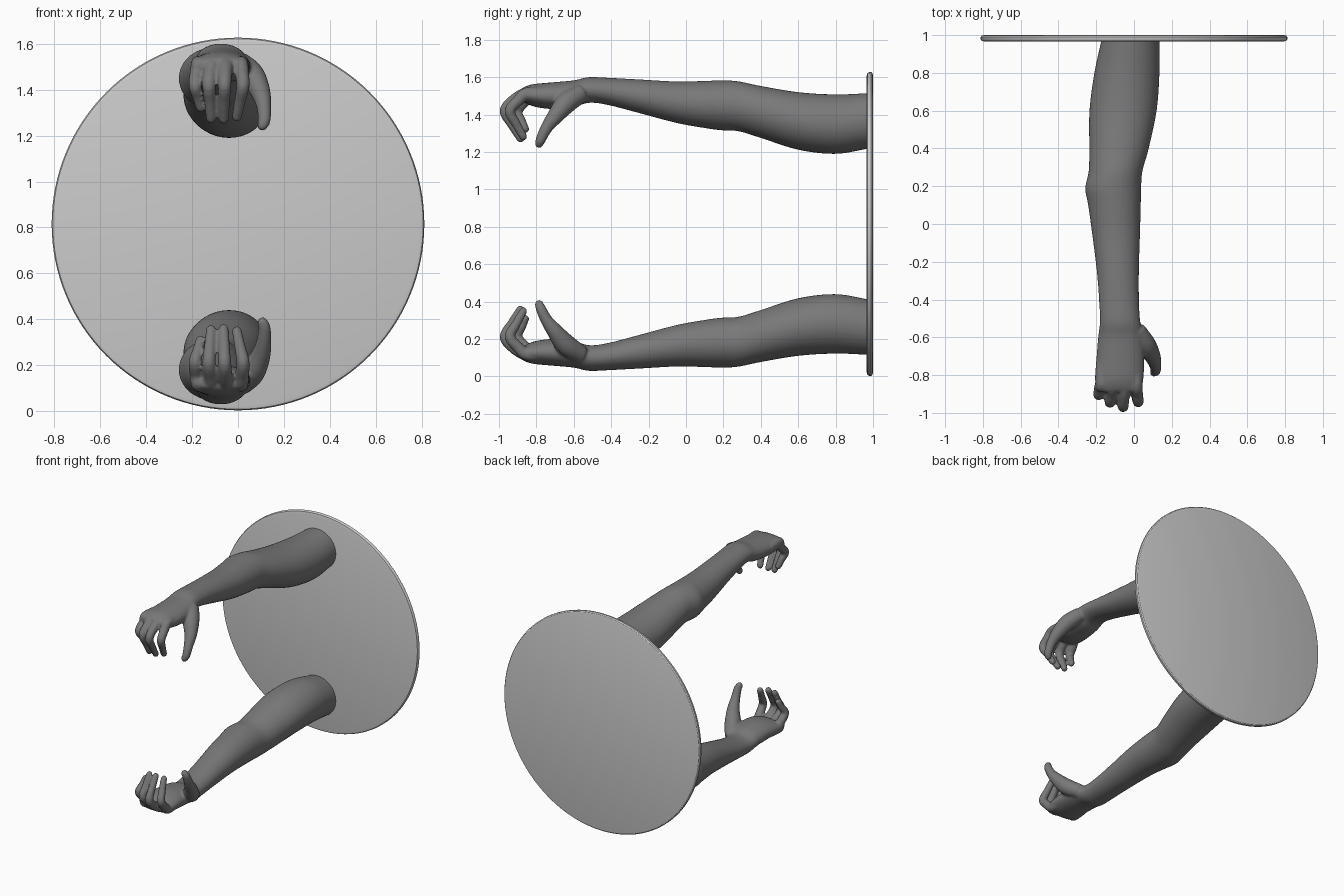
import bpy, bmesh, math
from mathutils import Vector

if "Cube" in bpy.data.objects:
    bpy.data.objects.remove(bpy.data.objects["Cube"])

MID_Z = 0.815          # the two arms mirror about this height


def material(name, v):
    m = bpy.data.materials.new(name)
    m.diffuse_color = (v, v, v, 1)
    m.use_nodes = True
    m.node_tree.nodes["Principled BSDF"].inputs["Base Color"].default_value = m.diffuse_color
    return m


arm_mat = material("dark grey", 0.19)
disc_mat = material("light grey", 0.6)


def resample(keys, n):
    """Catmull-Rom through tuples of numbers, n steps per span."""
    k = [Vector(t) for t in keys]
    k = [k[0] * 2 - k[1]] + k + [k[-1] * 2 - k[-2]]
    out = []
    for i in range(1, len(k) - 2):
        a, b, c, d = k[i - 1:i + 3]
        for j in range(n):
            t = j / n
            out.append(0.5 * (2 * b + (c - a) * t + (2 * a - 5 * b + 4 * c - d) * t * t
                              + (3 * b - a - 3 * c + d) * t ** 3))
    return out + [k[-2]]


def loft(bm, rings, seg):
    """Closed skin over elliptical rings given as (centre, u, v)."""
    loops = []
    for c, u, v in rings:
        loops.append([bm.verts.new(c + u * math.cos(2 * math.pi * i / seg)
                                   + v * math.sin(2 * math.pi * i / seg)) for i in range(seg)])
    for a, b in zip(loops, loops[1:]):
        for i in range(seg):
            j = (i + 1) % seg
            bm.faces.new((a[i], a[j], b[j], b[i]))
    bm.faces.new(loops[0][::-1])
    bm.faces.new(loops[-1])


def tube(bm, keys):
    """Tapered, round-ended tube through (x, y, z, radius) keys."""
    pts = resample(keys, 6)
    pos = [Vector(p[:3]) for p in pts]
    rings = []
    for i, p in enumerate(pos):
        t = (pos[min(i + 1, len(pos) - 1)] - pos[max(i - 1, 0)]).normalized()
        v = t.cross(Vector((1, 0, 0))).normalized()
        u = v.cross(t)
        rings.append((p, u * pts[i][3], v * pts[i][3]))
    r = pts[-1][3]
    for a in (25, 50, 70, 85):          # rounded tip
        s, c = math.sin(math.radians(a)), math.cos(math.radians(a))
        rings.append((pos[-1] + t * r * s, u * r * c, v * r * c))
    loft(bm, rings, 16)


def finish(name, bm, mat):
    bmesh.ops.recalc_face_normals(bm, faces=bm.faces)
    me = bpy.data.meshes.new(name)
    bm.to_mesh(me)
    bm.free()
    me.materials.append(mat)
    ob = bpy.data.objects.new(name, me)
    bpy.context.collection.objects.link(ob)
    return ob


# arm and palm outline: y, x min, x max, z min, z max
ARM = [(0.985, -0.17, 0.135, 1.22, 1.515), (0.80, -0.21, 0.135, 1.19, 1.508),
       (0.60, -0.236, 0.12, 1.212, 1.52), (0.40, -0.237, 0.078, 1.275, 1.553),
       (0.28, -0.24, 0.045, 1.311, 1.578), (0.19, -0.258, 0.038, 1.316, 1.583),
       (0.10, -0.243, 0.036, 1.328, 1.58), (-0.05, -0.222, 0.032, 1.355, 1.577),
       (-0.25, -0.197, 0.026, 1.408, 1.588), (-0.42, -0.184, 0.027, 1.452, 1.597),
       (-0.52, -0.181, 0.034, 1.463, 1.60), (-0.60, -0.19, 0.05, 1.44, 1.583),
       (-0.72, -0.20, 0.055, 1.43, 1.572), (-0.82, -0.207, 0.05, 1.445, 1.562),
       (-0.87, -0.198, 0.04, 1.472, 1.545), (-0.89, -0.18, 0.02, 1.49, 1.53)]

# fingers: base x, knuckle x, tip x, knuckle y, tip y, tip z
FINGERS = [(-0.172, -0.187, -0.163, -0.905, -0.86, 1.322),
           (-0.113, -0.127, -0.118, -0.945, -0.88, 1.275),
           (-0.052, -0.058, -0.062, -0.968, -0.885, 1.272),
           (0.012, 0.022, -0.005, -0.942, -0.87, 1.282)]

THUMB = [(0.01, -0.56, 1.515, 0.05), (0.06, -0.64, 1.462, 0.057), (0.098, -0.70, 1.39, 0.044),
         (0.112, -0.745, 1.33, 0.033), (0.115, -0.775, 1.27, 0.028), (0.107, -0.785, 1.245, 0.024)]


def arm(name, mirrored):
    bm = bmesh.new()
    rings = []
    for y, x0, x1, z0, z1 in resample(ARM, 6):
        rings.append((Vector(((x0 + x1) / 2, y, (z0 + z1) / 2)),
                      Vector(((x1 - x0) / 2, 0, 0)), Vector((0, 0, (z1 - z0) / 2))))
    loft(bm, rings, 40)
    for bx, kx, tx, ky, ty, tz in FINGERS:
        tube(bm, [(bx, -0.74, 1.51, 0.030), (bx, -0.85, 1.512, 0.034),
                  ((bx + kx) / 2, ky + 0.045, 1.475, 0.031), (kx, ky, 1.418, 0.029),
                  ((kx + tx) / 2, ky * 0.6 + ty * 0.4 + 0.005, 1.418 * 0.5 + tz * 0.5, 0.025),
                  (tx, ty, tz, 0.022)])
    tube(bm, THUMB)
    if mirrored:
        for v in bm.verts:
            v.co.z = 2 * MID_Z - v.co.z
    ob = finish(name, bm, arm_mat)
    # fuse the parts into one soft skin
    fuse = ob.modifiers.new("fuse", 'REMESH')
    fuse.mode = 'VOXEL'
    fuse.voxel_size = 0.008
    fuse.use_smooth_shade = True
    soft = ob.modifiers.new("soften", 'SMOOTH')
    soft.factor = 0.5
    soft.iterations = 6


arm("upper_arm", False)
arm("lower_arm", True)

# round wall disc with softened rim
bm = bmesh.new()
PROFILE = [(0.795, 1.0), (0.806, 0.997), (0.812, 0.99), (0.812, 0.979), (0.807, 0.970), (0.792, 0.966)]
loft(bm, [(Vector((0, y, MID_Z)), Vector((r, 0, 0)), Vector((0, 0, r))) for r, y in PROFILE], 128)
disc = finish("wall_disc", bm, disc_mat)
bpy.context.view_layer.objects.active = disc
disc.select_set(True)
bpy.ops.object.shade_smooth_by_angle(angle=math.radians(30))
